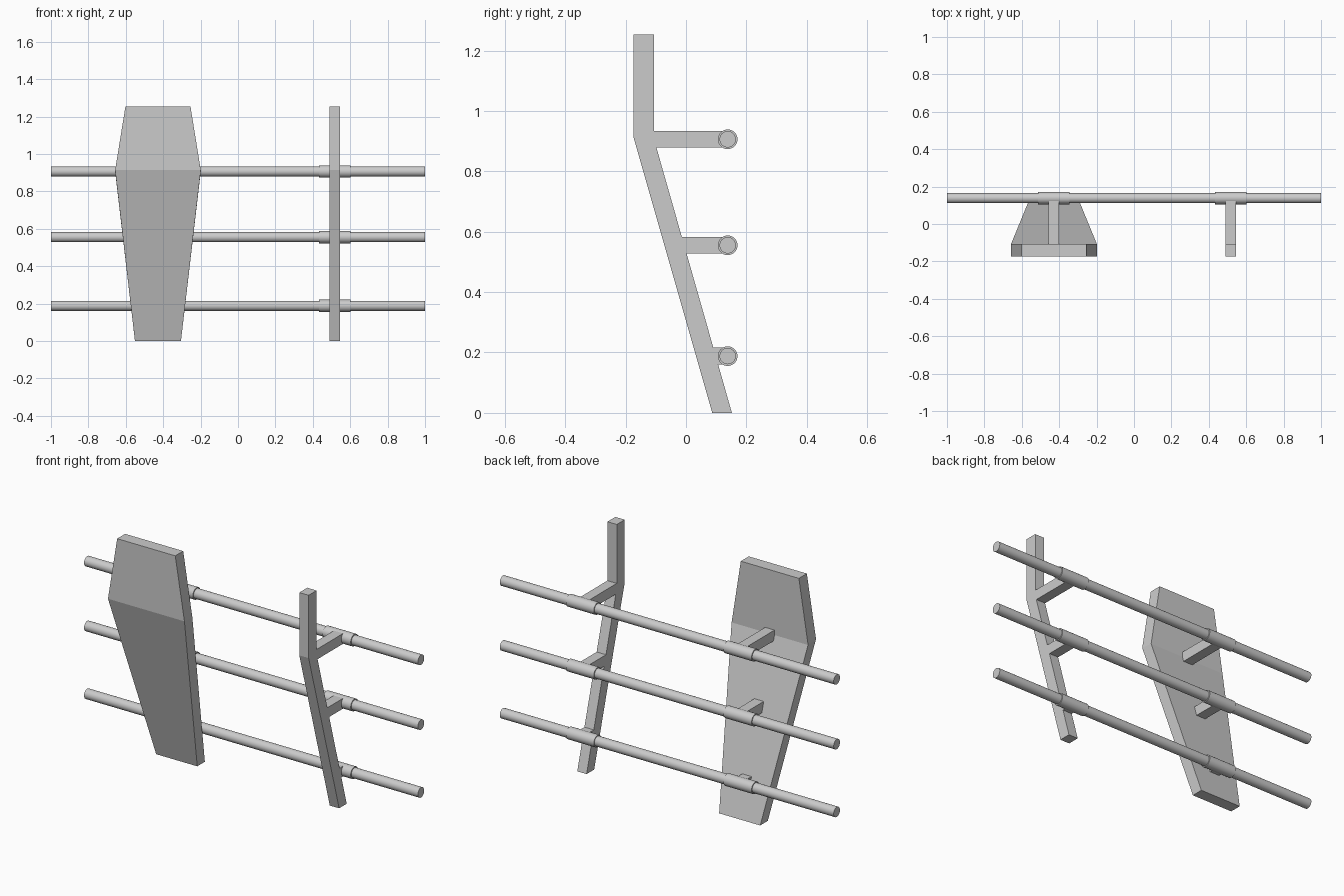
import bpy, bmesh
from math import pi, radians

if "Cube" in bpy.data.objects:
    bpy.data.objects.remove(bpy.data.objects["Cube"])

BAR_Y = 0.138
BAR_Z = (0.906, 0.555, 0.188)
POST_X, PANEL_X = 0.517, -0.428
# Side profile as (z, front y, back y), shared by the post and the panel
PROFILE = [(0.0, 0.0, 0.087, 0.152), (0.913, 0.907, -0.174, -0.106), (1.253, 1.253, -0.174, -0.106)]


def bent_slab(name, x, half_widths):
    """Stack of rectangular sections joined into one closed solid."""
    bm = bmesh.new()
    rings = []
    for (zf, zb, yf, yb), w in zip(PROFILE, half_widths):
        rings.append([bm.verts.new(c) for c in
                      ((x - w, yf, zf), (x + w, yf, zf), (x + w, yb, zb), (x - w, yb, zb))])
    for a, b in zip(rings, rings[1:]):
        for i in range(4):
            j = (i + 1) % 4
            bm.faces.new((a[i], a[j], b[j], b[i]))
    bm.faces.new(rings[0][::-1])
    bm.faces.new(rings[-1])
    bmesh.ops.recalc_face_normals(bm, faces=bm.faces)
    mesh = bpy.data.meshes.new(name)
    bm.to_mesh(mesh)
    bm.free()
    obj = bpy.data.objects.new(name, mesh)
    bpy.context.collection.objects.link(obj)


def rod(name, x, z, radius, length):
    bpy.ops.mesh.primitive_cylinder_add(vertices=32, radius=radius, depth=length,
                                        location=(x, BAR_Y, z), rotation=(0, pi / 2, 0))
    bpy.context.object.name = name
    bpy.ops.object.shade_smooth_by_angle(angle=radians(40))


def arm(name, x, z):
    # Starts inside the slab and ends inside the sleeve
    y0 = 0.1195 - 0.2865 * z
    bpy.ops.mesh.primitive_cube_add(size=1, location=(x, (y0 + BAR_Y) / 2, z))
    obj = bpy.context.object
    obj.name = name
    obj.scale = (0.056, BAR_Y - y0, 0.056)


# Upright supports: coffin-shaped panel and narrow post
bent_slab("back_panel", PANEL_X, (0.123, 0.229, 0.174))
bent_slab("back_post", POST_X, (0.028, 0.028, 0.028))

# Horizontal rails with sleeves and bracket arms
for level, z in zip(("top", "middle", "bottom"), BAR_Z):
    rod(f"{level}_rail", 0, z, 0.027, 2.0)
    for side, x in (("panel", PANEL_X), ("post", POST_X)):
        rod(f"{level}_{side}_sleeve", x, z, 0.0325, 0.168)
        arm(f"{level}_{side}_arm", x, z)
